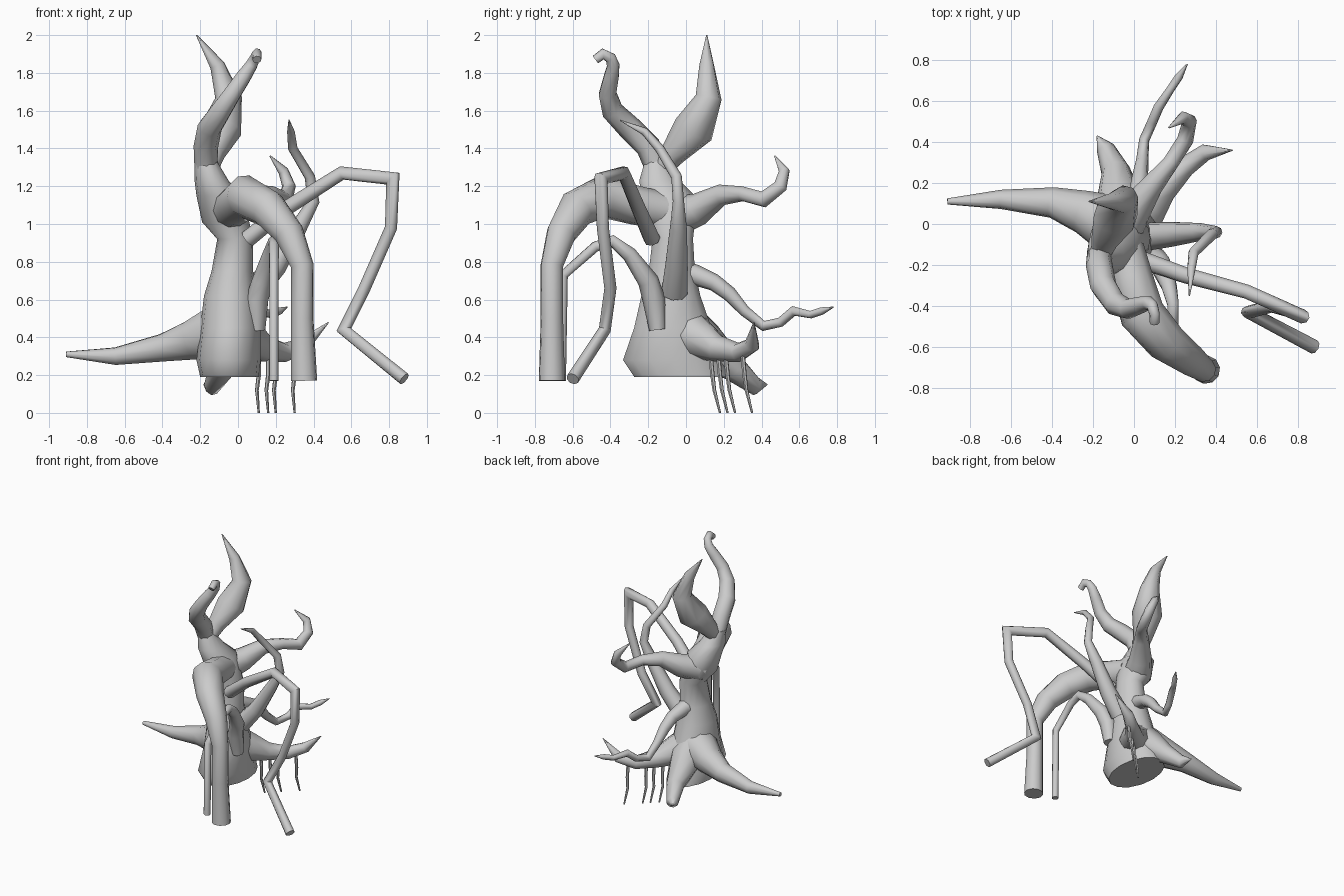
import bpy
import math
from mathutils import Vector

old = bpy.data.objects.get("Cube")
if old:
    bpy.data.objects.remove(old, do_unlink=True)

# One plain grey for the whole tree
bark = bpy.data.materials.new("grey_bark")
bark.use_nodes = True
bark.diffuse_color = (0.6, 0.6, 0.6, 1)
bark.node_tree.nodes["Principled BSDF"].inputs["Base Color"].default_value = bark.diffuse_color


def loft(name, rings, crease=50):
    """Skin a list of equal-sized point rings and cap both ends."""
    sides = len(rings[0])
    points = [point for ring in rings for point in ring]
    faces = []
    for row in range(len(rings) - 1):
        for i in range(sides):
            j = (i + 1) % sides
            low, high = row * sides, (row + 1) * sides
            faces.append((low + i, low + j, high + j, high + i))
    last = (len(rings) - 1) * sides
    faces.append(tuple(reversed(range(sides))))
    faces.append(tuple(range(last, last + sides)))
    mesh = bpy.data.meshes.new(name)
    mesh.from_pydata(points, [], faces)
    mesh.materials.append(bark)
    mesh.update()
    obj = bpy.data.objects.new(name, mesh)
    bpy.context.scene.collection.objects.link(obj)
    bpy.ops.object.select_all(action="DESELECT")
    obj.select_set(True)
    bpy.context.view_layer.objects.active = obj
    bpy.ops.object.shade_smooth_by_angle(angle=math.radians(crease))
    return obj


def branch(name, path, sides=8):
    """Tapering tube along a path of (x, y, z, radius) in hundredths."""
    centres = [Vector(p[:3]) / 100 for p in path]
    radii = [p[3] / 100 for p in path]
    rings = []
    normal = None
    for k, centre in enumerate(centres):
        before = centre - centres[max(k - 1, 0)]
        after = centres[min(k + 1, len(centres) - 1)] - centre
        tangent = (before.normalized() + after.normalized()).normalized()
        # Carry the frame along the path so the tube does not twist
        normal = normal or tangent.orthogonal()
        normal = (normal - tangent * normal.dot(tangent)).normalized()
        side = tangent.cross(normal)
        # Widen mitred joints so the tube keeps its thickness
        bend = before.normalized() - after.normalized()
        sharp = 0 < k < len(centres) - 1 and bend.length > 0.1
        stretch = min(1 / max(after.normalized().dot(tangent), 0.6), 1.5) if sharp else 1
        axis = bend.normalized()
        ring = []
        for i in range(sides):
            angle = math.tau * i / sides
            offset = (normal * math.cos(angle) + side * math.sin(angle)) * radii[k]
            if sharp:
                offset += axis * offset.dot(axis) * (stretch - 1)
            ring.append(centre + offset)
        rings.append(ring)
    return loft(name, rings)


def trunk(name, sections, sides=14):
    """Stack of level ellipses: height, then x and y limits, in hundredths."""
    rings = []
    for z, left, right, front, back in sections:
        ring = []
        for i in range(sides):
            angle = math.tau * i / sides
            x = (left + right) / 2 + (right - left) / 2 * math.cos(angle)
            y = (front + back) / 2 + (back - front) / 2 * math.sin(angle)
            ring.append(Vector((x, y, z)) / 100)
        rings.append(ring)
    return loft(name, rings)


# Trunk, flared at the base and pinched into a neck
trunk("trunk", [
    (19, -20, 11, -28, 23), (28, -22, 12, -34, 20), (45, -20, 12, -28, 14),
    (62, -18, 10, -24, 8), (75, -14, 8, -20, 5), (92, -11, 8, -18, 4),
    (101, -19, 6, -21, 5), (115, -22, 2, -24, 5), (123, -23, -5, -25, -3),
    (133, -23, -11, -22, -10),
])

# Two horns on the crown
branch("curled_horn", [
    (-17, -15, 128, 6), (-17, -20, 141, 6.5), (-15, -30, 151, 6.5),
    (-9, -39, 160, 5.7), (-3, -41.5, 169, 4.8), (3, -39.5, 178, 4.2),
    (7, -38.5, 184, 3.4), (9, -40, 188, 2.8), (10, -44, 190, 2.6), (10, -48, 187, 2.4),
])
branch("leaf_horn", [
    (-16, -14, 128, 5), (-14, -7, 137, 7), (-9, 4, 150, 11),
    (-5, 12, 167, 6.8), (-11, 11, 184, 4), (-22, 11, 200, 0.3),
])

# Arms reaching to the front and the left
branch("thick_arm", [
    (-5, -12, 107, 10), (-1, -27, 110, 10.5), (4, -44, 114.5, 11),
    (16, -58, 108, 10), (27, -66, 95, 8), (34, -71, 78, 6),
    (34, -71, 50, 6), (35, -71, 17, 7),
], 10)
branch("thin_arm", [
    (10, -15, 44, 4.5), (10, -17, 60, 6), (13, -20, 70, 5.5),
    (17, -30, 84, 4), (19, -39, 91, 3), (19, -48, 88, 2.8),
    (19, -65, 73, 2.5), (19, -66, 17, 2.5),
])
branch("jointed_arm", [
    (5, -18, 92, 4.5), (25, -25, 108, 4), (55, -33, 127, 3.5),
    (82, -45, 124, 3.5), (81, -44, 98, 3.2), (67, -40, 66, 3.2),
    (56, -43, 44, 3.2), (88, -60, 18, 3.5),
])
branch("raised_branch", [
    (8, -6, 64, 7), (20, -5, 78, 6), (32, -4, 98, 4.5),
    (40, -4, 112, 3), (38, -5, 125, 2.8), (29, -14, 140, 2.5),
    (28, -22, 149, 2), (27, -35, 155, 0.3),
])

# Branches reaching to the back
branch("upper_back_branch", [
    (-8, -6, 104, 11), (0, 7, 108, 8.5), (9, 19, 115.5, 5.5),
    (18, 30, 116, 4), (25, 41, 113, 4), (27, 50, 120, 3.5),
    (24, 52, 128, 2.8), (17, 47, 136, 0.4),
])
branch("lower_back_branch", [
    (-4, -8, 76, 7), (-1, 5, 73, 5.5), (2, 15, 69, 4.5), (3, 23, 63, 4),
    (4, 31, 54, 3), (5, 41, 46, 2.5), (9, 50, 48, 2.5),
    (12, 57, 54, 2.5), (18, 66, 52, 2), (22, 72, 54, 2), (26, 78, 56, 0.3),
])

# Roots
branch("right_root", [
    (-2, -3, 44, 16), (-14, 1, 42, 14), (-25, 6, 38.5, 10.7), (-40, 10.5, 34.5, 7.5),
    (-65, 12, 30, 4.7), (-91, 11, 31, 1.5),
], 10)
branch("back_root", [
    (-6, -4, 46, 15), (-7, 10, 36, 12), (-9, 26, 23, 7),
    (-14, 37, 14, 4.5), (-18, 43, 15, 0.3),
])
branch("left_root", [
    (-6, -4, 46, 14), (5, 7, 39, 11), (14, 17, 34, 7), (25, 28, 32, 5),
    (35, 35, 36, 4), (48, 36, 48, 0.3),
])

# Rootlets hanging from the left root
for number, (x, y) in enumerate([(11, 13), (16, 17), (20, 21), (30, 30)]):
    branch("rootlet_" + str(number + 1), [
        (x, y, 31, 1.2), (x, y + 1, 20, 1.2), (x - 1, y + 2, 12, 1), (x, y + 5, 0, 0.6),
    ], 6)
